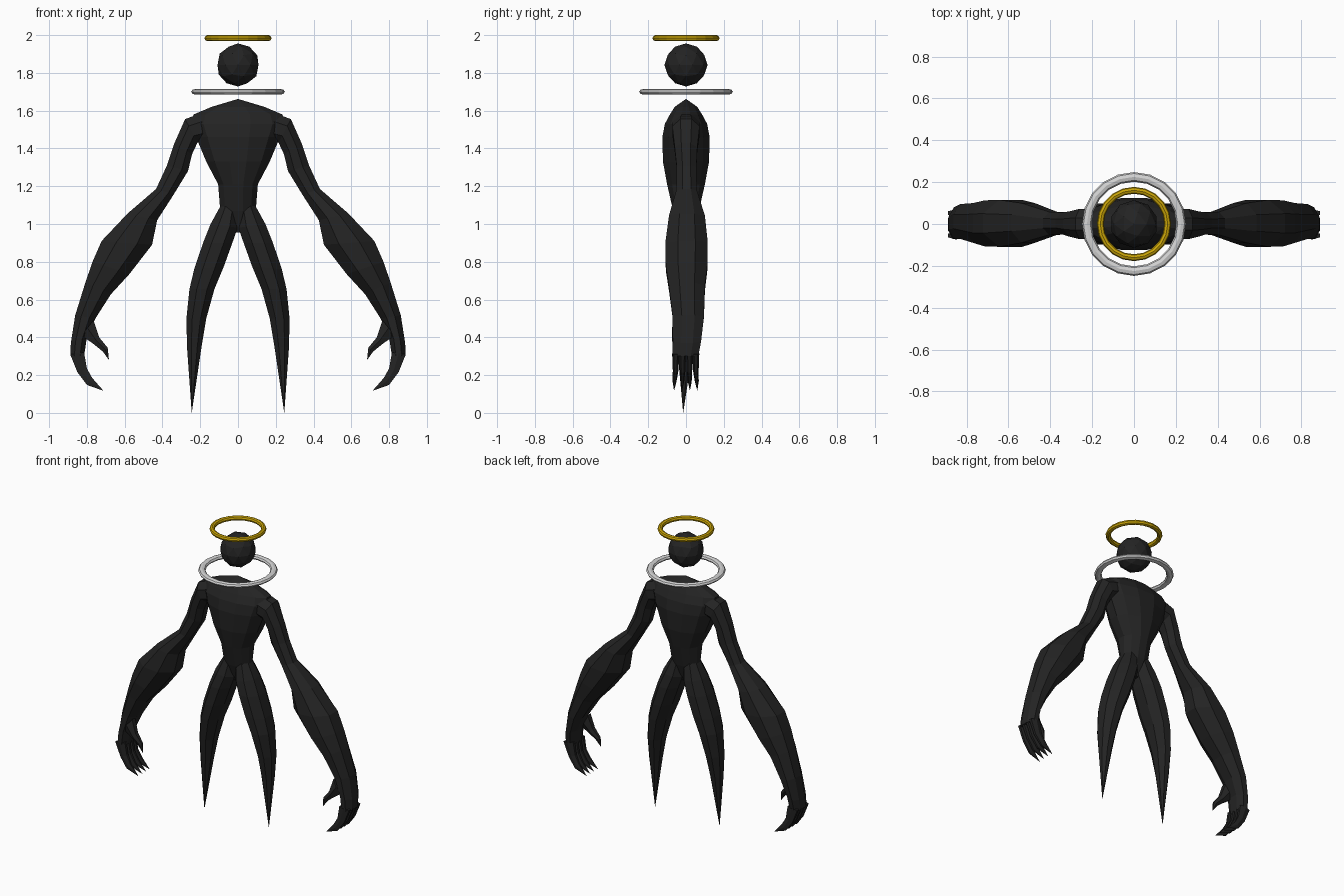
import bpy, bmesh, math
from mathutils import Vector


def material(name, rgb):
    m = bpy.data.materials.new(name)
    m.diffuse_color = (*rgb, 1)
    return m


BLACK = material("matte black", (0.017, 0.017, 0.017))
GOLD = material("gold", (0.6, 0.38, 0.002))
WHITE = material("pale grey", (0.66, 0.66, 0.66))


def loft(name, sections, tip=None, sides=8, mirror=True):
    """Each section: (inner x, inner z, outer x, outer z, half depth, centre y)."""
    bm = bmesh.new()
    grow = 1 / math.cos(math.pi / sides)   # flats reach the measured outline
    rings = []
    for ix, iz, ox, oz, depth, cy in sections:
        c = Vector(((ix + ox) / 2, cy, (iz + oz) / 2))
        a = Vector(((ox - ix) / 2, 0, (oz - iz) / 2))
        ring = []
        for k in range(sides):
            t = 2 * math.pi * (k + 0.5) / sides
            p = c + a * math.cos(t) * grow + Vector((0, depth * math.sin(t) * grow, 0))
            ring.append(bm.verts.new(p))
        rings.append(ring)
    for r, s in zip(rings, rings[1:]):
        for k in range(sides):
            n = (k + 1) % sides
            bm.faces.new((r[k], r[n], s[n], s[k]))
    bm.faces.new(rings[0])
    if tip:
        v = bm.verts.new(tip)
        for k in range(sides):
            bm.faces.new((rings[-1][k], rings[-1][(k + 1) % sides], v))
    else:
        bm.faces.new(rings[-1])
    bmesh.ops.recalc_face_normals(bm, faces=bm.faces)
    me = bpy.data.meshes.new(name)
    bm.to_mesh(me)
    bm.free()
    me.materials.append(BLACK)
    ob = bpy.data.objects.new(name, me)
    bpy.context.collection.objects.link(ob)
    if mirror:
        mod = ob.modifiers.new("Mirror", 'MIRROR')
        mod.use_clip = False
        mod.use_mirror_merge = False
    return ob


# torso: stacked rings from the crotch to the neck point
torso = [(0.955, 0.02, 0.03), (1.07, 0.094, 0.068), (1.21, 0.105, 0.10),
         (1.33, 0.168, 0.122), (1.46, 0.222, 0.125), (1.53, 0.25, 0.112),
         (1.58, 0.235, 0.085), (1.62, 0.14, 0.06)]
loft("torso", [(-w, z, w, z, d, 0) for z, w, d in torso],
     tip=(0, 0, 1.662), sides=12, mirror=False)

# arms: thin upper arm, swollen forearm, flat palm
loft("arms", [
    (0.12, 1.45, 0.16, 1.60, 0.07, 0),
    (0.215, 1.43, 0.28, 1.555, 0.072, 0),
    (0.243, 1.37, 0.338, 1.425, 0.06, 0),
    (0.265, 1.28, 0.376, 1.31, 0.052, 0.003),
    (0.34, 1.157, 0.434, 1.185, 0.055, 0.003),
    (0.428, 1.02, 0.585, 1.055, 0.095, 0.005),
    (0.455, 0.89, 0.722, 0.91, 0.112, 0.003),
    (0.575, 0.735, 0.77, 0.80, 0.11, 0.003),
    (0.673, 0.628, 0.808, 0.69, 0.095, 0.005),
    (0.755, 0.50, 0.862, 0.516, 0.083, 0.012),
    (0.80, 0.40, 0.885, 0.37, 0.075, 0.005),
    (0.815, 0.30, 0.888, 0.30, 0.068, -0.003)])

# four clawed fingers per hand, curling inward
for i, y in enumerate((-0.055, -0.018, 0.018, 0.052)):
    loft(f"finger_{i + 1}", [
        (0.815, 0.32, 0.888, 0.31, 0.016, y),
        (0.80, 0.235, 0.85, 0.215, 0.013, y),
        (0.772, 0.185, 0.80, 0.148, 0.009, y * 1.1)],
        tip=(0.712, y * 1.15, 0.117), sides=6)

# thumb claw
loft("thumbs", [
    (0.765, 0.49, 0.83, 0.41, 0.03, -0.04),
    (0.735, 0.40, 0.765, 0.365, 0.022, -0.048),
    (0.69, 0.345, 0.716, 0.325, 0.012, -0.052)],
    tip=(0.683, -0.055, 0.28), sides=6)

# legs tapering to spikes
loft("legs", [
    (0.0, 1.10, 0.09, 1.10, 0.055, 0),
    (0.002, 0.98, 0.145, 1.0, 0.085, 0),
    (0.03, 0.90, 0.185, 0.90, 0.098, 0),
    (0.075, 0.775, 0.232, 0.76, 0.098, 0),
    (0.125, 0.655, 0.257, 0.655, 0.09, 0),
    (0.168, 0.50, 0.273, 0.50, 0.068, 0),
    (0.193, 0.35, 0.27, 0.35, 0.043, -0.004)],
    tip=(0.245, -0.015, 0.0))

# floating head
bpy.ops.mesh.primitive_ico_sphere_add(subdivisions=2, radius=0.114, location=(0, 0, 1.842))
head = bpy.context.object
head.name = "head"
head.data.materials.append(BLACK)


# floating rings above the head and around the neck
def ring(name, z, major, minor, squash, mat):
    bpy.ops.mesh.primitive_torus_add(location=(0, 0, z), major_segments=20, minor_segments=8,
                                     major_radius=major, minor_radius=minor)
    ob = bpy.context.object
    ob.name = name
    ob.scale.z = squash
    ob.data.materials.append(mat)


ring("top_ring", 1.984, 0.161, 0.0165, 0.97, GOLD)
ring("neck_ring", 1.70, 0.225, 0.023, 0.65, WHITE)
